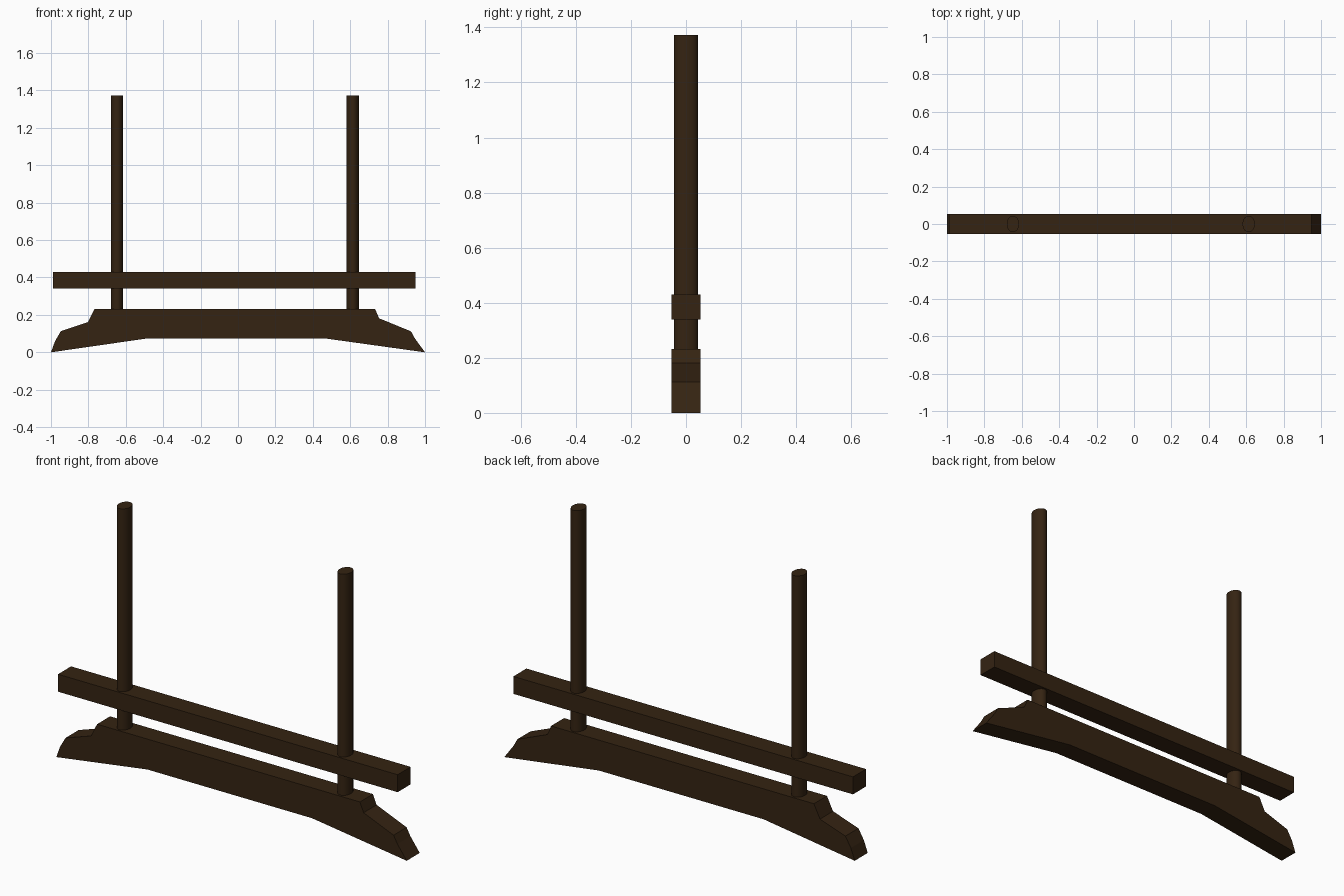
import bpy, bmesh

if "Cube" in bpy.data.objects:
    bpy.data.objects.remove(bpy.data.objects["Cube"])

wood = bpy.data.materials.new("dark_wood")
wood.diffuse_color = (0.035, 0.017, 0.006, 1)
wood.use_nodes = True
wood.node_tree.nodes["Principled BSDF"].inputs["Base Color"].default_value = wood.diffuse_color

HALF_DEPTH = 0.053


def extrude_profile(name, points):
    """Closed (x, z) outline extruded through the full depth in y."""
    bm = bmesh.new()
    face = bm.faces.new([bm.verts.new((x, -HALF_DEPTH, z)) for x, z in points])
    ret = bmesh.ops.extrude_face_region(bm, geom=[face])
    verts = [g for g in ret["geom"] if isinstance(g, bmesh.types.BMVert)]
    bmesh.ops.translate(bm, verts=verts, vec=(0, 2 * HALF_DEPTH, 0))
    bmesh.ops.recalc_face_normals(bm, faces=bm.faces)
    mesh = bpy.data.meshes.new(name)
    bm.to_mesh(mesh)
    bm.free()
    obj = bpy.data.objects.new(name, mesh)
    bpy.context.collection.objects.link(obj)
    mesh.materials.append(wood)
    return obj


def post(name, x, z0, z1):
    """Round post, slightly oval in plan."""
    bpy.ops.mesh.primitive_cylinder_add(vertices=32, radius=1, depth=z1 - z0,
                                        location=(x, 0, (z0 + z1) / 2))
    obj = bpy.context.object
    obj.name = name
    obj.scale = (0.033, 0.0435, 1)
    bpy.ops.object.transform_apply(location=False, rotation=False, scale=True)
    bpy.ops.object.shade_smooth_by_angle()
    obj.data.materials.append(wood)


# Base beam with stepped, sloping feet and an arched underside
extrude_profile("base_beam", [
    (-1.0, 0.0), (-0.48, 0.075), (0.46, 0.075), (1.0, 0.0),
    (0.947, 0.072), (0.925, 0.112), (0.754, 0.182), (0.733, 0.232),
    (-0.767, 0.232), (-0.802, 0.162), (-0.947, 0.113), (-0.978, 0.06)])

# Horizontal rail crossing both posts
extrude_profile("cross_rail", [
    (-0.99, 0.34), (0.948, 0.34), (0.948, 0.43), (-0.99, 0.43)])

# Two upright posts
for side, x in (("left", -0.647), ("right", 0.613)):
    post(side + "_post", x, 0.2, 1.373)
